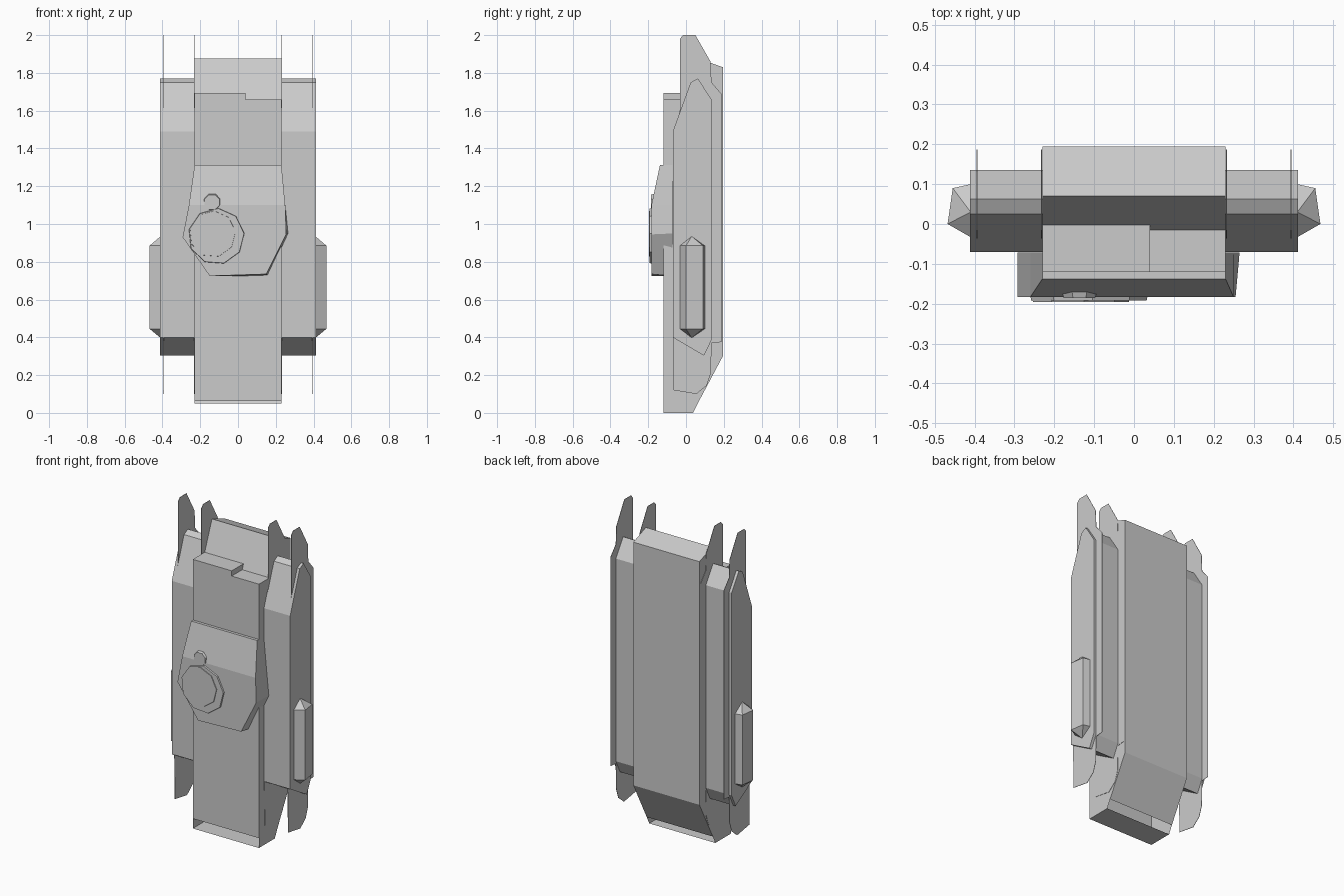
import bpy, bmesh, math

if "Cube" in bpy.data.objects:
    bpy.data.objects.remove(bpy.data.objects["Cube"])


def finish(name, bm):
    bmesh.ops.recalc_face_normals(bm, faces=bm.faces[:])
    me = bpy.data.meshes.new(name)
    bm.to_mesh(me)
    bm.free()
    ob = bpy.data.objects.new(name, me)
    bpy.context.collection.objects.link(ob)
    return ob


def loft(name, rings, skip=(), caps=True):
    """Join rings of equal length; skip leaves chosen side strips open."""
    bm = bmesh.new()
    vs = [[bm.verts.new(p) for p in r] for r in rings]
    n = len(rings[0])
    for a, b in zip(vs, vs[1:]):
        for i in range(n):
            if i not in skip:
                j = (i + 1) % n
                bm.faces.new((a[i], a[j], b[j], b[i]))
    if caps:
        bm.faces.new(vs[0])
        bm.faces.new(vs[-1])
    return finish(name, bm)


def side_prism(name, profile, x0, x1, skip=()):
    """Extrude a (y, z) profile along x."""
    return loft(name, [[(x, y, z) for y, z in profile] for x in (x0, x1)], skip)


def disc(name, cx, cz, r, y0, y1, sides, turn=0.0, taper=1.0):
    """Low-poly disc facing the front."""
    def ring(y, k):
        return [(cx + k * r * math.cos(turn + i * math.tau / sides), y,
                 cz + k * r * math.sin(turn + i * math.tau / sides)) for i in range(sides)]
    return loft(name, [ring(y0, 1), ring(y1, taper)])


# Hull, with open slots at the low end
hull = [(-0.12, 0), (-0.12, 0.062), (-0.12, 1.66), (-0.015, 1.66), (0.07, 1.875),
        (0.195, 1.83), (0.195, 0.30), (0.062, 0.05), (0.037, 0)]
side_prism("hull", hull, -0.23, 0.23, skip=(0, 7))
side_prism("hull_raised_ledge",
           [(-0.12, 1.66), (-0.12, 1.693), (-0.003, 1.693), (0.01, 1.66)], -0.23, 0.04)

pod = [(-0.07, 0.40), (-0.07, 1.49), (0.025, 1.75), (0.063, 1.77), (0.135, 1.66),
       (0.135, 0.385), (0.095, 0.303)]
track = [(-0.065, 0.12), (-0.07, 0.40), (-0.07, 1.45), (-0.033, 1.60), (-0.033, 1.98),
         (-0.015, 2.0), (0.05, 2.0), (0.13, 1.86), (0.135, 1.75), (0.187, 1.69),
         (0.187, 0.375), (0.135, 0.37), (0.132, 0.21), (0.11, 0.145), (0.055, 0.10)]
box = [(0.41, -0.033), (0.468, 0.0), (0.455, 0.09), (0.41, 0.10)]

for s, label in ((-1, "left"), (1, "right")):
    # Side skirts
    side_prism(f"{label}_skirt", pod, s * 0.23, s * 0.412)
    # Thin track plates, inner and outer
    for x, place in ((0.232, "inner"), (0.394, "outer")):
        side_prism(f"{label}_{place}_track_plate", track, s * x - 0.001, s * x + 0.001)
    # Side boxes with pointed ends
    tip = [(s * 0.41, 0.03)] * 4
    section = [(s * x, y) for x, y in box]
    rings = []
    for ring, z in ((tip, 0.397), (section, 0.445), (section, 0.885), (tip, 0.935)):
        rings.append([(x, y, z) for x, y in ring])
    ob = loft(f"{label}_side_box", rings, caps=False)
    bm = bmesh.new()
    bm.from_mesh(ob.data)
    bmesh.ops.remove_doubles(bm, verts=bm.verts[:], dist=1e-4)
    bm.to_mesh(ob.data)
    bm.free()

# Turret: sloped top plate running into a flat front
outline = [(-0.23, 1.312), (0.23, 1.312), (0.25, 1.10), (0.265, 0.95), (0.16, 0.725),
           (-0.15, 0.725), (-0.293, 0.93), (-0.26, 1.10)]
front_y = [-0.138, -0.138, -0.183, -0.183, -0.183, -0.183, -0.183, -0.183]
front = [(x, y, z) for (x, z), y in zip(outline, front_y)]
front[3] = (0.255, -0.183, 0.945)
front[4] = (0.15, -0.183, 0.735)
bm = bmesh.new()
b = [bm.verts.new((x, -0.072, z)) for x, z in outline]
f = [bm.verts.new(p) for p in front]
for i in range(8):
    j = (i + 1) % 8
    bm.faces.new((b[i], b[j], f[j], f[i]))
bm.faces.new((f[0], f[1], f[2], f[7]))
bm.faces.new(f[2:])
bm.faces.new(b)
finish("turret", bm)

# Cupola, lid and small periscope
disc("cupola", -0.115, 0.935, 0.152, -0.17, -0.192, 9, 0.1, 0.97)
disc("cupola_lid", -0.135, 0.947, 0.125, -0.18, -0.196, 9, 0.1, 0.98)
disc("periscope", -0.137, 1.115, 0.05, -0.165, -0.186, 8, math.pi / 8, 0.85)
